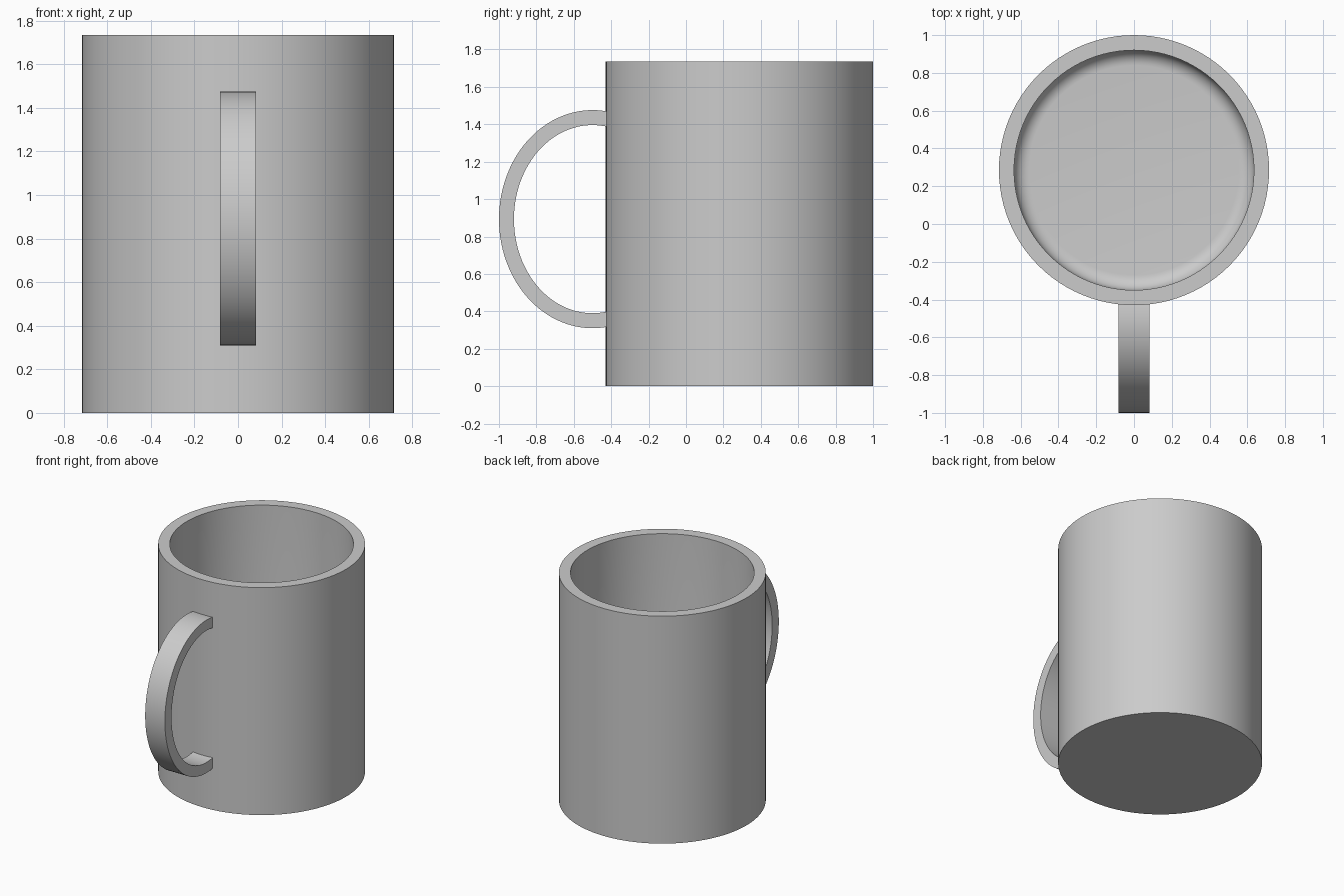
import bpy
import bmesh
from math import cos, sin, pi, radians, asin

cube = bpy.data.objects.get("Cube")
if cube:
    bpy.data.objects.remove(cube, do_unlink=True)

# Single grey ceramic colour
grey = bpy.data.materials.new("grey_ceramic")
grey.use_nodes = True
colour = (0.6, 0.6, 0.6, 1)
grey.diffuse_color = colour
grey.node_tree.nodes["Principled BSDF"].inputs["Base Color"].default_value = colour

CENTRE_Y, RADIUS, HEIGHT, WALL = 0.285, 0.715, 1.735, 0.08


def finish(bm, name):
    bmesh.ops.recalc_face_normals(bm, faces=bm.faces)
    mesh = bpy.data.meshes.new(name)
    bm.to_mesh(mesh)
    bm.free()
    obj = bpy.data.objects.new(name, mesh)
    bpy.context.collection.objects.link(obj)
    mesh.materials.append(grey)
    bpy.ops.object.select_all(action="DESELECT")
    obj.select_set(True)
    bpy.context.view_layer.objects.active = obj
    bpy.ops.object.shade_smooth_by_angle(angle=radians(30))
    return obj


# Cup: hollow profile with a rounded inner floor corner, turned round its axis
inner, fillet = RADIUS - WALL, 0.08
profile = [(0, 0), (RADIUS, 0), (RADIUS, HEIGHT), (inner, HEIGHT)]
for i in range(9):
    a = pi / 2 * i / 8
    profile.append((inner - fillet + fillet * cos(a), WALL + fillet - fillet * sin(a)))
profile.append((0, WALL))

bm = bmesh.new()
verts = [bm.verts.new((r, 0, z)) for r, z in profile]
edges = [bm.edges.new(pair) for pair in zip(verts, verts[1:])]
bmesh.ops.spin(bm, geom=verts + edges, cent=(0, 0, 0), axis=(0, 0, 1),
               angle=2 * pi, steps=96)
bmesh.ops.remove_doubles(bm, verts=bm.verts, dist=0.0001)
cup = finish(bm, "cup")
cup.location.y = CENTRE_Y

# Handle: flat strap along an elliptical arc, its ends buried in the cup wall
HALF_WIDTH, MID_Y, MID_Z = 0.083, -0.5, 0.893
END_Y, STEPS = -0.39, 64
bm = bmesh.new()
rings = []
for i in range(STEPS + 1):
    ring = []
    for x, ry, rz in ((-HALF_WIDTH, 0.5, 0.583), (HALF_WIDTH, 0.5, 0.583),
                      (HALF_WIDTH, 0.42, 0.503), (-HALF_WIDTH, 0.42, 0.503)):
        limit = pi / 2 + asin((END_Y - MID_Y) / ry)
        a = limit * (2 * i / STEPS - 1)
        ring.append(bm.verts.new((x, MID_Y - ry * cos(a), MID_Z + rz * sin(a))))
    rings.append(ring)
for a, b in zip(rings, rings[1:]):
    for k in range(4):
        n = (k + 1) % 4
        bm.faces.new((a[k], a[n], b[n], b[k]))
bm.faces.new(rings[0])
bm.faces.new(rings[-1])
finish(bm, "handle")
